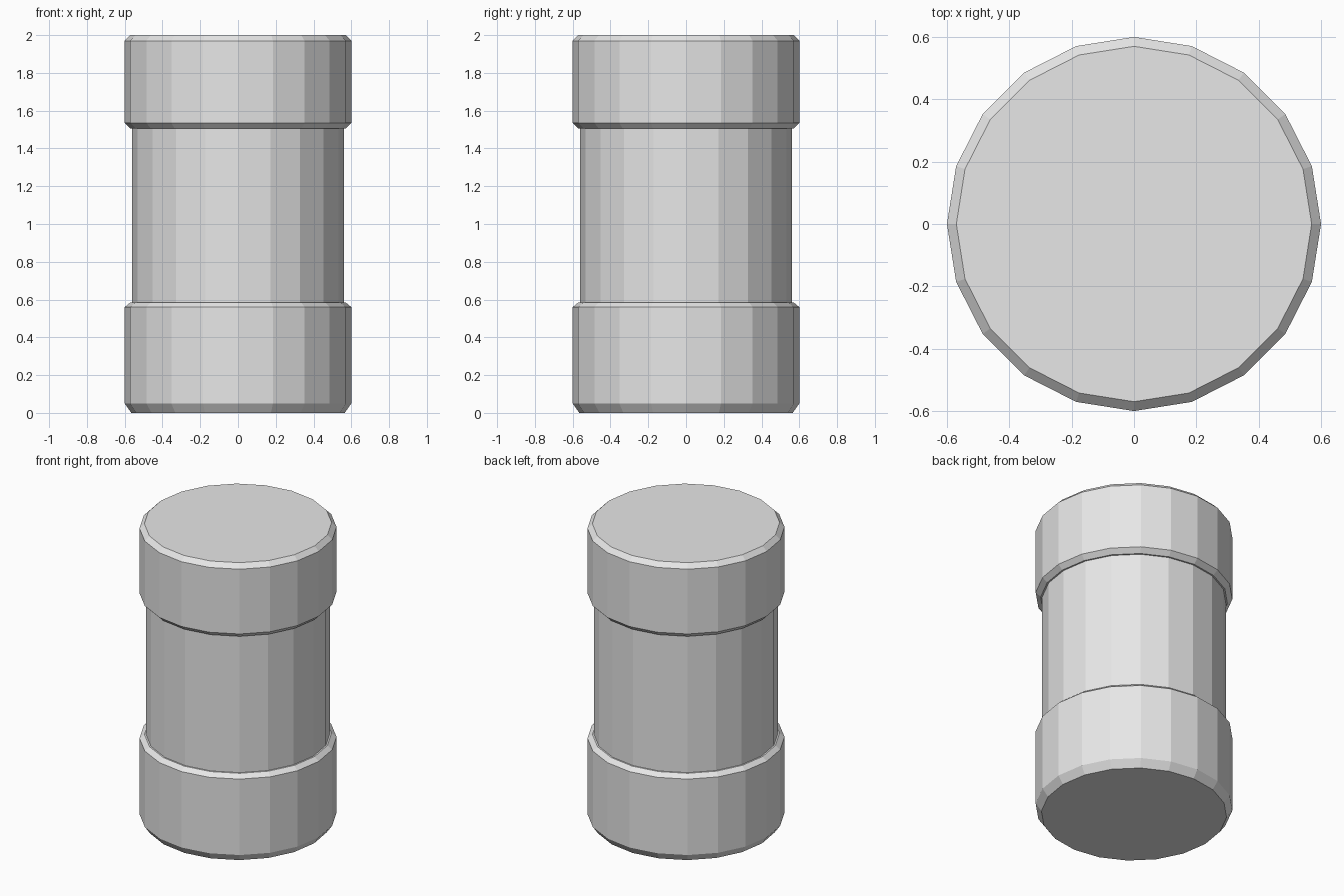
import bpy, bmesh, math

if "Cube" in bpy.data.objects:
    bpy.data.objects.remove(bpy.data.objects["Cube"])

SIDES = 20

grey = bpy.data.materials.new("plain_grey")
grey.diffuse_color = (0.8, 0.8, 0.8, 1)
grey.use_nodes = True
grey.node_tree.nodes["Principled BSDF"].inputs["Base Color"].default_value = grey.diffuse_color


def turned_part(name, profile, close_bottom=False, close_top=False):
    """Flat-sided round part from (radius, height) points, listed bottom to top."""
    bm = bmesh.new()
    rings = []
    for r, z in profile:
        angles = [2 * math.pi * i / SIDES for i in range(SIDES)]
        rings.append([bm.verts.new((r * math.cos(a), r * math.sin(a), z)) for a in angles])
    for low, high in zip(rings, rings[1:]):
        for i in range(SIDES):
            j = (i + 1) % SIDES
            bm.faces.new((low[i], low[j], high[j], high[i]))
    if close_bottom:
        bm.faces.new(rings[0][::-1])
    if close_top:
        bm.faces.new(rings[-1])
    mesh = bpy.data.meshes.new(name)
    bm.to_mesh(mesh)
    bm.free()
    mesh.materials.append(grey)
    obj = bpy.data.objects.new(name, mesh)
    bpy.context.collection.objects.link(obj)
    return obj


# Lower band with bevelled rims and a narrow ledge under the body
turned_part("lower_band",
            [(0.565, 0), (0.6, 0.05), (0.6, 0.56), (0.57, 0.585), (0.56, 0.585)],
            close_bottom=True)

# Straight body between the bands
turned_part("body", [(0.56, 0.585), (0.56, 1.505)])

# Upper band with bevelled rims and a flat top
turned_part("upper_band",
            [(0.56, 1.505), (0.57, 1.505), (0.6, 1.535), (0.6, 1.97), (0.57, 2.0)],
            close_top=True)
